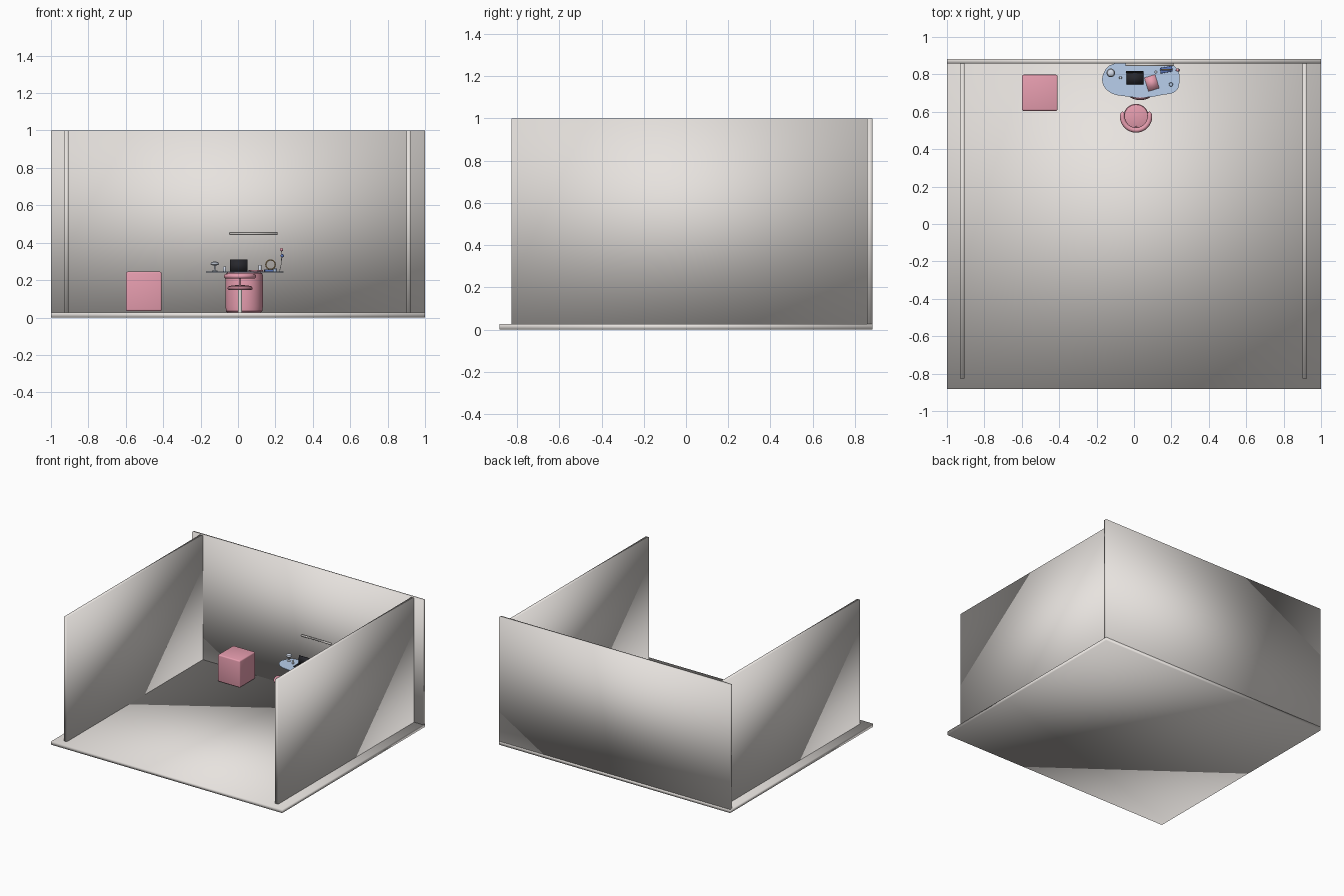
import bpy, bmesh, math
from mathutils import Matrix, Vector

if "Cube" in bpy.data.objects:
    bpy.data.objects.remove(bpy.data.objects["Cube"])


def mat(name, r, g, b):
    m = bpy.data.materials.new(name)
    m.diffuse_color = (r, g, b, 1)
    m.use_nodes = True
    m.node_tree.nodes["Principled BSDF"].inputs["Base Color"].default_value = m.diffuse_color
    return m


SHELL = mat("warm_plaster", 0.80, 0.765, 0.735)
PINK = mat("pink", 0.80, 0.34, 0.43)
BLUE = mat("pale_blue", 0.48, 0.62, 0.84)
PALE = mat("frosted", 0.68, 0.74, 0.85)
DARK = mat("black", 0.02, 0.02, 0.025)
GOLD = mat("gold", 0.65, 0.45, 0.2)
NAVY = mat("deep_blue", 0.1, 0.18, 0.5)


def finish(name, bm, m=None, bevel=0, segs=3, soft=False):
    """Make the object; soft = smooth normals across every edge."""
    bmesh.ops.recalc_face_normals(bm, faces=bm.faces)
    me = bpy.data.meshes.new(name)
    bm.to_mesh(me)
    bm.free()
    ob = bpy.data.objects.new(name, me)
    bpy.context.collection.objects.link(ob)
    if m:
        me.materials.append(m)
    if bevel:
        b = ob.modifiers.new("bevel", 'BEVEL')
        b.width, b.segments, b.limit_method = bevel, segs, 'ANGLE'
    bpy.ops.object.select_all(action='DESELECT')
    ob.select_set(True)
    bpy.context.view_layer.objects.active = ob
    if soft:
        bpy.ops.object.shade_smooth()
    else:
        bpy.ops.object.shade_smooth_by_angle(angle=math.radians(35))
    return ob


def box(name, x0, x1, y0, y1, z0, z1, m=None, bevel=0, rz=0, rx=0, soft=True):
    bm = bmesh.new()
    c = Vector(((x0 + x1) / 2, (y0 + y1) / 2, (z0 + z1) / 2))
    mx = (Matrix.Translation(c) @ Matrix.Rotation(math.radians(rz), 4, 'Z')
          @ Matrix.Rotation(math.radians(rx), 4, 'X')
          @ Matrix.Diagonal((x1 - x0, y1 - y0, z1 - z0, 1)))
    bmesh.ops.create_cube(bm, size=1, matrix=mx)
    return finish(name, bm, m, bevel, soft=soft)


def lathe(name, x, y, profile, m=None, n=32):
    """Revolve (radius, z) pairs around a vertical axis, with capped ends."""
    bm = bmesh.new()
    rings = [[bm.verts.new((x + r * math.cos(2 * math.pi * i / n),
                            y + r * math.sin(2 * math.pi * i / n), z))
              for i in range(n)] for r, z in profile]
    for a, b in zip(rings, rings[1:]):
        for i in range(n):
            bm.faces.new((a[i], a[(i + 1) % n], b[(i + 1) % n], b[i]))
    bm.faces.new(rings[0])
    bm.faces.new(rings[-1])
    return finish(name, bm, m)


def ball(name, x, y, z, r, m=None):
    bm = bmesh.new()
    bmesh.ops.create_uvsphere(bm, u_segments=16, v_segments=10, radius=r,
                              matrix=Matrix.Translation((x, y, z)))
    return finish(name, bm, m)


def tube(name, pts, r, m=None, cyclic=False, taper=False):
    """Round tube through points; tapered ends give a soft cushion tip."""
    cu = bpy.data.curves.new(name, 'CURVE')
    cu.dimensions, cu.bevel_depth, cu.bevel_resolution = '3D', r, 4
    cu.use_fill_caps = True
    sp = cu.splines.new('POLY')
    sp.points.add(len(pts) - 1)
    for p, co in zip(sp.points, pts):
        p.co = (*co, 1)
    sp.use_smooth = True
    sp.use_cyclic_u = cyclic
    if taper:
        for i, s in enumerate((0.4, 0.8, 0.95)):
            sp.points[i].radius = sp.points[-1 - i].radius = s
    ob = bpy.data.objects.new(name, cu)
    bpy.context.collection.objects.link(ob)
    if m:
        cu.materials.append(m)
    return ob


# Room shell, softly shaded slabs
box("floor", -1, 1, -0.882, 0.882, 0, 0.027, SHELL)
box("back_wall", -1, 1, 0.858, 0.882, 0.027, 1, SHELL)
box("left_wall", -0.93, -0.905, -0.825, 0.8815, 0.027, 0.9995, SHELL)
box("right_wall", 0.90, 0.925, -0.825, 0.8815, 0.027, 0.9995, SHELL)

# Upholstered cube
box("cube_ottoman", -0.60, -0.408, 0.605, 0.798, 0.034, 0.245, PINK, 0.009)

# Desk: rounded drum base under a thin organic top
lathe("desk_base", 0.033, 0.762, [(0.09, 0.027), (0.097, 0.034), (0.1, 0.06),
                                  (0.1, 0.22), (0.097, 0.235), (0.09, 0.24)], PINK, 48)
cu = bpy.data.curves.new("desk_top", 'CURVE')
cu.dimensions, cu.fill_mode, cu.extrude = '2D', 'BOTH', 0.003
sp = cu.splines.new('BEZIER')
outline = [(-0.125, 0.85), (-0.158, 0.815), (-0.168, 0.755), (-0.13, 0.705),
           (-0.04, 0.682), (0.06, 0.677), (0.15, 0.69), (0.225, 0.712),
           (0.243, 0.76), (0.235, 0.82), (0.205, 0.85), (0.04, 0.856)]
sp.bezier_points.add(len(outline) - 1)
for p, (x, y) in zip(sp.bezier_points, outline):
    p.co = (x, y, 0)
    p.handle_left_type = p.handle_right_type = 'AUTO'
sp.use_cyclic_u = True
desk = bpy.data.objects.new("desk_top", cu)
desk.location.z = 0.243
bpy.context.collection.objects.link(desk)
cu.materials.append(BLUE)
T = 0.246

# Wall bar above the desk
box("wall_bar", -0.045, 0.21, 0.846, 0.858, 0.445, 0.455, SHELL)

# Chair: stem, domed seat, wrapped roll back
CX, CY = 0.011, 0.575
lathe("chair_stem", CX, CY, [(0.011, 0.027), (0.011, 0.155)], SHELL)
lathe("chair_seat", CX, CY, [(0.057, 0.147), (0.065, 0.15), (0.067, 0.158),
                             (0.063, 0.166), (0.045, 0.171), (0.02, 0.173), (0.004, 0.174)], PINK)
arc = [math.radians(160 + 220 * i / 32) for i in range(33)]
tube("chair_back_roll", [(CX + 0.073 * math.cos(a), CY + 0.073 * math.sin(a), 0.221)
                         for a in arc], 0.0135, PINK, taper=True)
tube("chair_back_post", [(CX, CY - 0.055, 0.158), (CX, CY - 0.073, 0.22)], 0.006, PINK)

# Laptop
box("laptop_keyboard", -0.04, 0.05, 0.745, 0.81, T, T + 0.004, DARK)
box("laptop_screen", -0.042, 0.052, 0.81, 0.814, T, 0.309, DARK, rx=-5)

# Notebook
box("notebook", 0.065, 0.125, 0.716, 0.792, T, T + 0.007, PINK, rz=17)

# Mushroom lamp
lathe("table_lamp", -0.124, 0.808, [(0.014, T), (0.014, T + 0.004), (0.005, T + 0.007),
                                    (0.004, 0.279), (0.02, 0.28), (0.023, 0.287),
                                    (0.018, 0.295), (0.008, 0.299)], PALE, 24)

# Small pots on the desk
for name, x, y, r, h, m in [("small_pot", -0.072, 0.782, 0.008, 0.026, PALE),
                            ("pen_holder", 0.117, 0.813, 0.008, 0.036, PALE),
                            ("cup", 0.197, 0.746, 0.011, 0.016, BLUE)]:
    lathe(name, x, y, [(r * 0.85, T), (r, T + h * 0.3), (r, T + h * 0.9), (r * 0.8, T + h)], m, 16)

# Ring ornament on its tray
box("ornament_tray", 0.14, 0.205, 0.81, 0.84, T, T + 0.011, NAVY, 0.002, rz=10)
tube("ring_ornament", [(0.174 + 0.025 * math.cos(a), 0.825, 0.283 + 0.025 * math.sin(a))
                       for a in (2 * math.pi * i / 32 for i in range(32))], 0.0035, GOLD, cyclic=True)

# Bead stem at the desk end
tube("bead_stem", [(0.222, 0.823, T), (0.232, 0.823, 0.29), (0.234, 0.823, 0.36)], 0.0015)
ball("pink_bead", 0.233, 0.823, 0.363, 0.009, PINK)
ball("blue_bead", 0.236, 0.823, 0.33, 0.009, NAVY)
